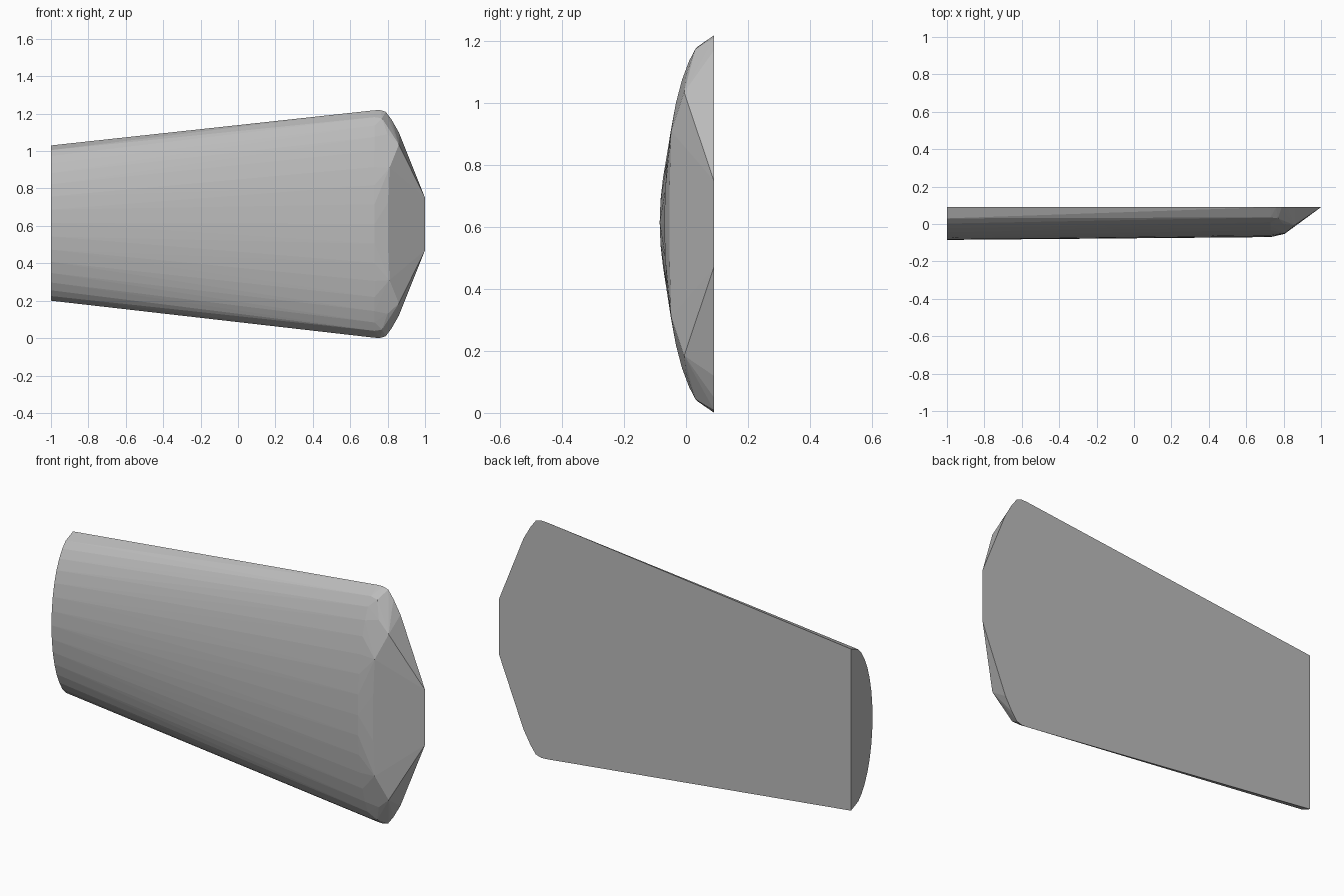
import bpy, bmesh
from math import sin, cos, radians

cube = bpy.data.objects.get("Cube")
if cube:
    bpy.data.objects.remove(cube, do_unlink=True)

BACK = 0.09      # flat rear plane
MID_Z = 0.61     # height of the long axis

stone = bpy.data.materials.new("stone_grey")
stone.use_nodes = True
colour = (0.5, 0.5, 0.5, 1)
stone.diffuse_color = colour
stone.node_tree.nodes["Principled BSDF"].inputs["Base Color"].default_value = colour


def half_ellipse(x, mid, half_height, depth):
    """Bulging cross-section whose ends lie on the rear plane."""
    angles = [0] + list(range(20, 161, 10)) + [180]
    return [(x, BACK - depth * sin(radians(a)), mid + half_height * cos(radians(a)))
            for a in angles]


# Narrow end and wide shoulder of the tapered body
points = half_ellipse(-1, 0.615, 0.415, 0.175)
points += half_ellipse(0.73, MID_Z, 0.608, 0.16)

# Rounded shoulder and slanted tip, mirrored about the long axis: x, y, z offset
tip = [(0.76, BACK, 0.609), (0.79, BACK, 0.6), (0.82, BACK, 0.56),
       (0.86, BACK, 0.49), (0.77, 0.03, 0.565), (0.8, 0.0, 0.48),
       (0.86, -0.006, 0.425), (0.81, -0.048, 0.3), (0.805, -0.053, 0.12),
       (1.0, BACK, 0.14)]
for x, y, z in tip:
    points += [(x, y, MID_Z + z), (x, y, MID_Z - z)]

# Faceted convex skin
bm = bmesh.new()
for p in points:
    bm.verts.new(p)
hull = bmesh.ops.convex_hull(bm, input=bm.verts)
loose = {g for g in hull["geom_interior"] + hull["geom_unused"]
         if isinstance(g, bmesh.types.BMVert)}
bmesh.ops.delete(bm, geom=list(loose), context="VERTS")
bmesh.ops.dissolve_limit(bm, angle_limit=radians(0.5), verts=bm.verts, edges=bm.edges)
bmesh.ops.recalc_face_normals(bm, faces=bm.faces)

mesh = bpy.data.meshes.new("tapered_slab")
bm.to_mesh(mesh)
bm.free()
mesh.materials.append(stone)
slab = bpy.data.objects.new("tapered_slab", mesh)
bpy.context.collection.objects.link(slab)
